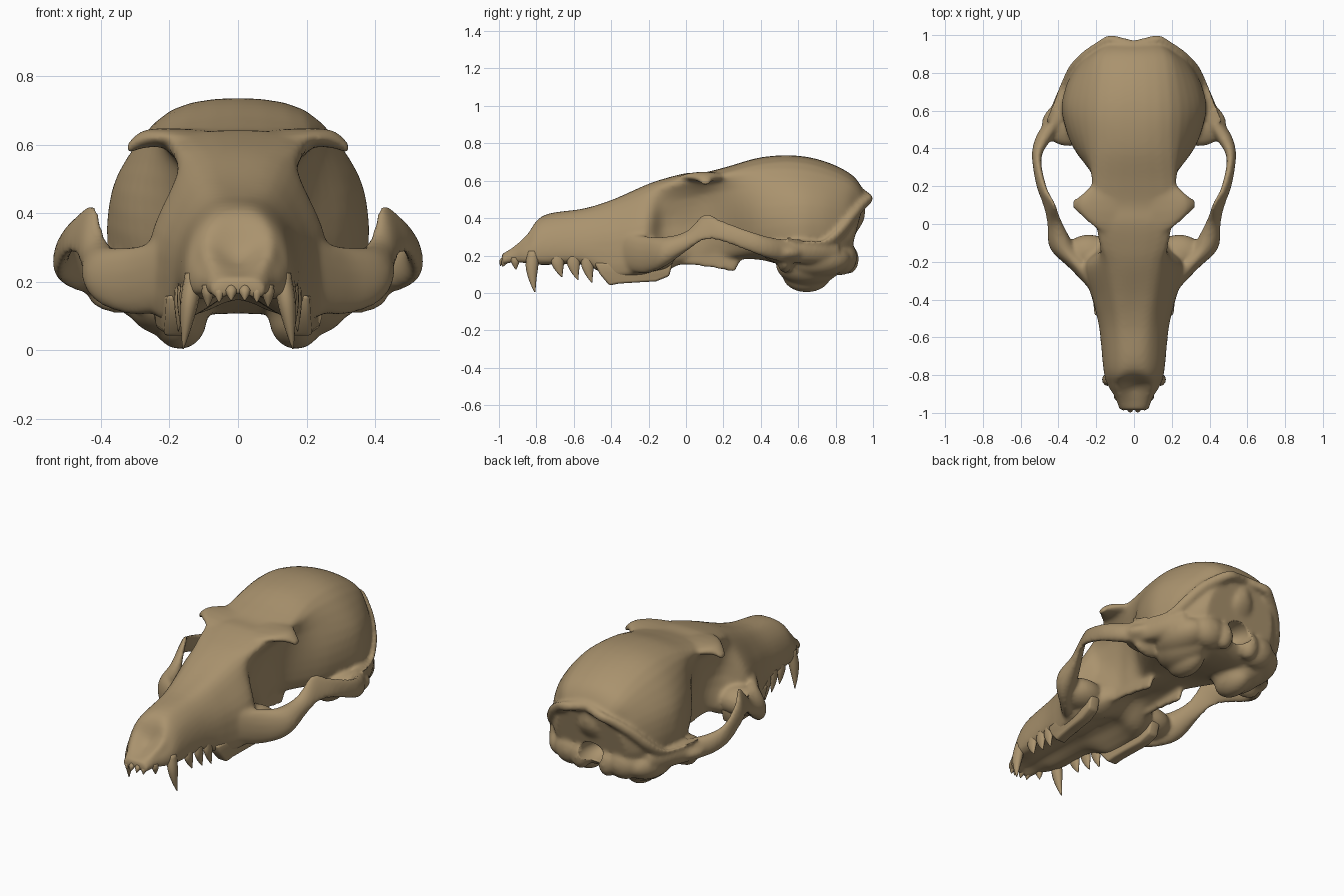
import bpy, bmesh, math
from mathutils import Vector, Matrix

if "Cube" in bpy.data.objects:
    bpy.data.objects.remove(bpy.data.objects["Cube"])

bone = bpy.data.materials.new("tan_bone")
bone.diffuse_color = (0.40, 0.29, 0.155, 1)
bone.use_nodes = True
bone.node_tree.nodes["Principled BSDF"].inputs["Base Color"].default_value = bone.diffuse_color


def spline(pts, steps, closed=False):
    """Catmull-Rom through tuples of any length."""
    n, out = len(pts), []
    get = (lambda i: pts[i % n]) if closed else (lambda i: pts[max(0, min(n - 1, i))])
    for i in range(n if closed else n - 1):
        for s in range(steps):
            t = s / steps
            out.append(tuple(0.5 * (2 * b + (c - a) * t + (2 * a - 5 * b + 4 * c - d) * t * t
                                    + (3 * b - a - 3 * c + d) * t ** 3)
                             for a, b, c, d in zip(get(i - 1), get(i), get(i + 1), get(i + 2))))
    if not closed:
        out.append(tuple(pts[-1]))
    return out


def skin(bm, rings):
    """Closed skin over a list of equal rings."""
    vs = [[bm.verts.new(p) for p in r] for r in rings]
    n = len(vs[0])
    for a, b in zip(vs, vs[1:]):
        for i in range(n):
            bm.faces.new((a[i], a[(i + 1) % n], b[(i + 1) % n], b[i]))
    bm.faces.new(vs[0][::-1])
    bm.faces.new(vs[-1])


def sweep(bm, keys, steps=5, sides=14):
    """Elliptical sweep, mirrored. Key = centre, first half axis, second half axis."""
    flat = [tuple(c) + tuple(a) + tuple(b) for c, a, b in keys]
    for side in (1, -1):
        rings = []
        for k in spline(flat, steps):
            c, a, b = Vector(k[:3]), Vector(k[3:6]), Vector(k[6:])
            ring = [c + a * math.cos(w) + b * math.sin(w)
                    for w in (2 * math.pi * i / sides for i in range(sides))]
            rings.append([(p.x * side, p.y, p.z) for p in ring])
        skin(bm, rings)


def blob(bm, centre, size):
    """Mirrored ellipsoid."""
    for side in (1, -1):
        m = Matrix.Translation((centre[0] * side, centre[1], centre[2])) @ Matrix.Diagonal((*size, 1))
        bmesh.ops.create_uvsphere(bm, u_segments=24, v_segments=14, radius=1, matrix=m)


def plate(bm, outline, x_front, x_back, half):
    """Mirrored upright plate from a side (y, z) outline, drifting in x from front to back."""
    y0, y1 = min(p[0] for p in outline), max(p[0] for p in outline)
    for side in (1, -1):
        rings = []
        for off in (-half, half):
            rings.append([(side * (x_front + (x_back - x_front) * (y - y0) / (y1 - y0) + off), y, z)
                          for y, z in outline])
        skin(bm, rings)


def finish(bm, name):
    bmesh.ops.recalc_face_normals(bm, faces=bm.faces)
    me = bpy.data.meshes.new(name)
    bm.to_mesh(me)
    bm.free()
    ob = bpy.data.objects.new(name, me)
    bpy.context.collection.objects.link(ob)
    me.materials.append(bone)
    me.shade_smooth()
    return ob


# Half sections: y, top z, then (x, z) of crest, upper side, side, lower side, palate edge, then bottom z
muzzle = [
    (-.985, .21, .05, .205, .07, .19, .08, .175, .065, .15, .04, .15, .16),
    (-.92, .235, .075, .25, .09, .225, .10, .20, .09, .165, .06, .165, .18),
    (-.85, .275, .09, .315, .12, .27, .14, .22, .13, .165, .07, .16, .18),
    (-.77, .41, .07, .40, .13, .34, .16, .25, .15, .165, .08, .15, .18),
    (-.55, .45, .08, .44, .145, .37, .18, .27, .175, .17, .10, .15, .18),
    (-.40, .495, .10, .485, .17, .40, .215, .28, .21, .10, .13, .10, .17),
    (-.22, .575, .13, .555, .20, .46, .26, .31, .26, .12, .14, .10, .16),
    (-.12, .61, .17, .585, .165, .49, .16, .35, .22, .15, .12, .11, .15)]
braincase = [
    (.00, .64, .20, .615, .155, .51, .13, .36, .14, .20, .10, .17, .20),
    (.10, .645, .22, .62, .165, .53, .14, .38, .13, .22, .10, .18, .20),
    (.22, .675, .21, .645, .205, .55, .18, .38, .14, .22, .09, .18, .19),
    (.40, .725, .195, .69, .28, .57, .32, .40, .28, .23, .13, .18, .18),
    (.58, .735, .195, .70, .325, .56, .375, .42, .36, .25, .20, .14, .13),
    (.72, .705, .185, .67, .305, .55, .36, .42, .35, .25, .20, .12, .11),
    (.85, .64, .17, .61, .255, .52, .305, .40, .31, .25, .18, .12, .11),
    (.92, .57, .15, .55, .21, .47, .25, .38, .26, .24, .14, .14, .13),
    (.955, .50, .12, .50, .17, .44, .22, .36, .22, .25, .12, .17, .16)]

skull = bmesh.new()
rings = []
for k in spline(muzzle + braincase, 5):
    half = [(k[i], k[i + 1]) for i in range(2, 12, 2)]
    ring = [(0, k[1])] + half + [(0, k[12])] + [(-x, z) for x, z in half[::-1]]
    lean = .28 * max(0, (k[0] - .6) / .38)          # the occiput slopes forward going down
    rings.append([(x, k[0] - lean * (.5 - z), z) for x, z in spline(ring, 3, True)])
skin(skull, rings)

# Cheek arches: y, top edge (x, z), bottom edge (x, z), half thickness
arch = [(-.36, .19, .33, .19, .14, .03), (-.24, .27, .31, .28, .10, .06), (-.13, .37, .30, .38, .13, .07),
        (0, .405, .33, .43, .22, .04), (.10, .42, .425, .475, .28, .02), (.20, .475, .385, .505, .27, .022),
        (.35, .51, .33, .52, .215, .025), (.45, .48, .30, .48, .18, .045), (.56, .41, .285, .41, .16, .055),
        (.72, .35, .28, .33, .15, .055), (.82, .30, .27, .27, .14, .05)]
sweep(skull, [(((xt + xb) / 2, y, (zt + zb) / 2), ((xt - xb) / 2, 0, (zt - zb) / 2), (t, 0, 0))
              for y, xt, zt, xb, zb, t in arch])
blob(skull, (.24, -.16, .205), (.13, .105, .085))   # orbit floor

# Brow processes behind the orbits
sweep(skull, [((.10, .10, .61), (0, .18, .01), (0, 0, .035)), ((.21, .10, .62), (0, .12, 0), (0, 0, .028)),
              ((.28, .10, .615), (0, .055, 0), (0, 0, .026)), ((.325, .105, .585), (0, .025, 0), (0, 0, .016))])

# Nuchal crest around the back, running down into the cheek arch roots
sweep(skull, [((x, y, z), (0, .025, 0), (.018, 0, .024)) for x, y, z in
              ((-.01, .945, .53), (.07, .965, .515), (.13, .975, .50), (.20, .935, .46), (.27, .885, .40),
               (.33, .82, .32), (.37, .74, .26), (.41, .64, .26), (.45, .55, .28))])
# Occipital ridge
sweep(skull, [((0, .925, .50), (.04, 0, 0), (0, .03, 0)), ((0, .915, .40), (.07, 0, 0), (0, .04, 0)),
              ((0, .87, .32), (.09, 0, 0), (0, .04, 0))])

# Jaw joint shelves, ear capsules, mastoids and condyles
blob(skull, (.34, .53, .215), (.15, .12, .06))
blob(skull, (.34, .53, .165), (.10, .04, .058))
blob(skull, (.17, .645, .095), (.08, .13, .092))
blob(skull, (.20, .655, .15), (.13, .175, .11))
blob(skull, (.25, .70, .18), (.12, .18, .10))
blob(skull, (.09, .865, .18), (.055, .06, .08))
blob(skull, (.17, .83, .19), (.11, .085, .095))

# Pterygoid plates
plate(skull, [(-.08, .24), (-.06, .15), (.02, .15), (.15, .135), (.26, .11), (.29, .17), (.36, .24)], .12, .10, .014)

skull_ob = finish(skull, "skull")
rm = skull_ob.modifiers.new("merge", 'REMESH')
rm.mode, rm.voxel_size, rm.use_smooth_shade = 'VOXEL', .011, True
sm = skull_ob.modifiers.new("soften", 'SMOOTH')
sm.factor, sm.iterations = .5, 10

# Spinal opening cut between the condyles
cut = bmesh.new()
bmesh.ops.create_uvsphere(cut, u_segments=24, v_segments=14, radius=1,
                          matrix=Matrix.Translation((0, .91, .225)) @ Matrix.Diagonal((.08, .14, .065, 1)))
cutter = finish(cut, "spinal_opening_cutter")
cutter.hide_render = True
cutter.display_type = 'WIRE'
bo = skull_ob.modifiers.new("spinal_opening", 'BOOLEAN')
bo.operation, bo.object, bo.solver = 'DIFFERENCE', cutter, 'EXACT'


# Pointed teeth: name, base centre, tip, base radius in x and y, bow of the tooth in y
def tooth(name, base, tip, rx, ry, bow=0):
    bm = bmesh.new()
    a, b = Vector(base), Vector(tip)
    keys = []
    for t, s in ((0, .9), (.35, 1), (.7, .6), (1, .08)):
        c = a.lerp(b, t) + Vector((0, bow * 4 * t * (1 - t), 0))
        keys.append((c, (rx * s, 0, 0), (0, ry * s, 0)))
    sweep(bm, keys, 3, 12)
    finish(bm, name)


tooth("canines", (.13, -.815, .225), (.16, -.808, .004), .027, .034, -.012)
for i, (y, z) in enumerate(((-.685, .085), (-.60, .07), (-.525, .055))):
    tooth(f"premolars_{i + 1}", (.15 + i * .008, y, .20), (.158 + i * .008, y + .022, z), .018, .034, -.01)
for i, (x, y, tip_y, z) in enumerate(((.02, -.965, -.992, .145), (.055, -.955, -.98, .14), (.088, -.915, -.91, .125))):
    tooth(f"incisors_{i + 1}", (x, y, .19), (x, tip_y, z), .018, .022)

# Cheek teeth as one low ridge each side
bm = bmesh.new()
plate(bm, [(-.49, .16), (-.46, .10), (-.41, .04), (-.36, .05), (-.28, .055), (-.16, .062), (-.09, .09), (-.07, .17)],
      .175, .215, .033)
molars = finish(bm, "molars")
bv = molars.modifiers.new("round", 'BEVEL')
bv.width, bv.segments = .012, 2
